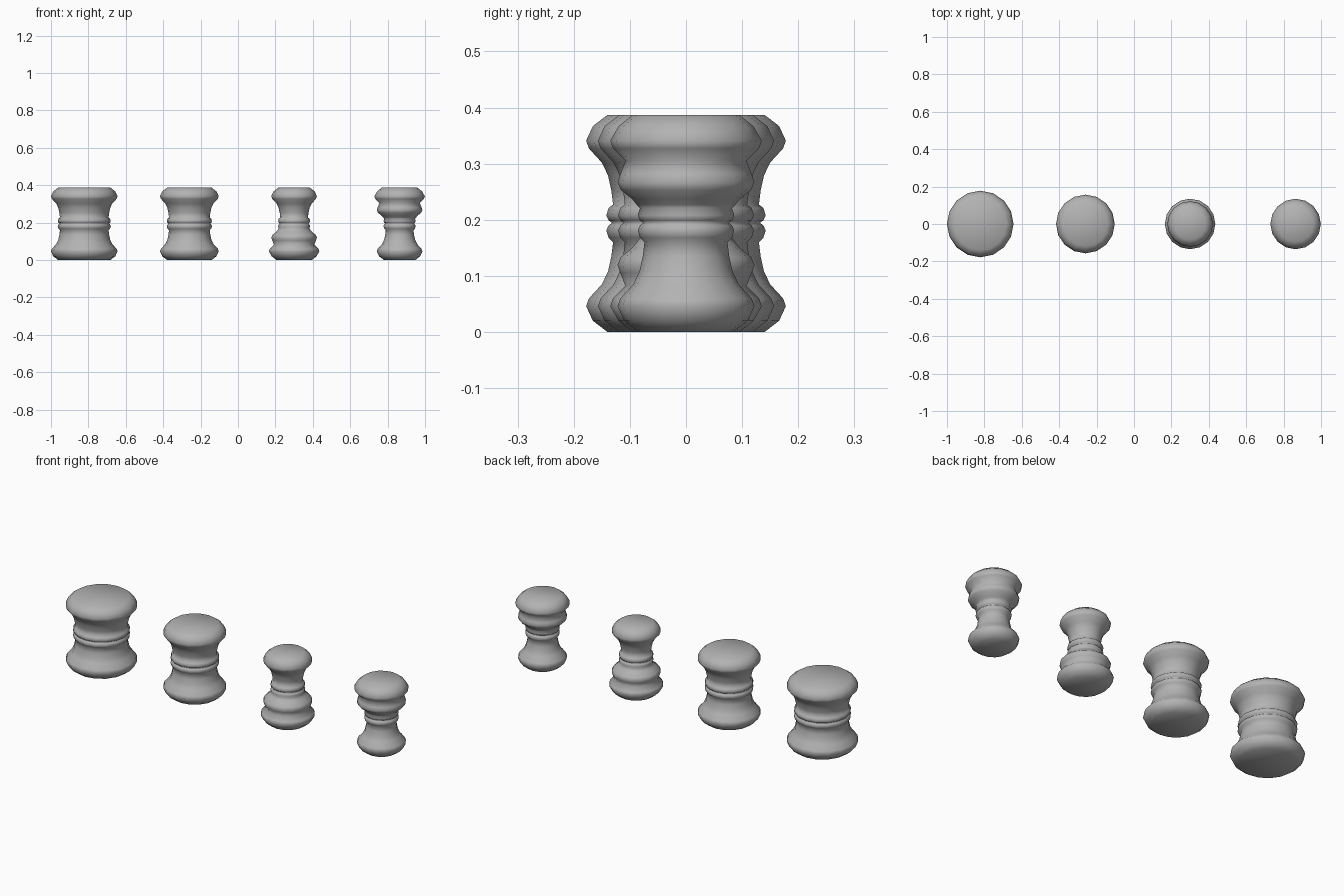
import bpy
import bmesh
import math

cube = bpy.data.objects.get("Cube")
if cube:
    bpy.data.objects.remove(cube, do_unlink=True)

HEIGHT = 0.387
SIDES = 16

grey = bpy.data.materials.new("plain grey")
grey.use_nodes = True
colour = (0.45, 0.45, 0.45, 1)
grey.diffuse_color = colour
grey.node_tree.nodes["Principled BSDF"].inputs["Base Color"].default_value = colour

# Half profiles run from the outer cap to the waist: (offset from rim radius, depth from cap)
PLAIN_END = [(-0.038, 0.0), (-0.012, 0.02), (0, 0.046), (-0.005, 0.06),
             (-0.028, 0.085), (-0.039, 0.108), (-0.045, 0.135), (-0.048, 0.16)]
DOUBLE_END = [(-0.027, 0.0), (-0.002, 0.02), (0.013, 0.046), (0.008, 0.06),
              (-0.014, 0.082), (-0.005, 0.105), (0, 0.12), (-0.006, 0.134),
              (-0.026, 0.15), (-0.034, 0.16)]
# Two thin rings around the waist: (offset from rim radius, height)
RINGS = [(-0.040, 0.168), (-0.036, 0.181), (-0.040, 0.190), (-0.046, 0.1945),
         (-0.040, 0.199), (-0.036, 0.208), (-0.040, 0.221)]


def spool(name, x, radius, bottom, top):
    """Turn a closed profile around the vertical axis."""
    profile = bottom + RINGS + [(r, HEIGHT - d) for r, d in reversed(top)]
    bm = bmesh.new()
    loops = []
    for offset, z in profile:
        r = radius + offset
        loops.append([bm.verts.new((r * math.cos(a), r * math.sin(a), z))
                      for a in (math.tau * i / SIDES for i in range(SIDES))])
    for low, high in zip(loops, loops[1:]):
        for i in range(SIDES):
            j = (i + 1) % SIDES
            bm.faces.new((low[i], low[j], high[j], high[i]))
    bm.faces.new(loops[0][::-1])
    bm.faces.new(loops[-1])
    for face in bm.faces:
        face.smooth = True
    mesh = bpy.data.meshes.new(name)
    bm.to_mesh(mesh)
    bm.free()
    mesh.materials.append(grey)
    obj = bpy.data.objects.new(name, mesh)
    obj.location.x = x
    bpy.context.collection.objects.link(obj)


# Row of four spools, widest to narrowest
spool("wide_spool", -0.822, 0.178, PLAIN_END, PLAIN_END)
spool("medium_spool", -0.26, 0.157, PLAIN_END, PLAIN_END)
spool("double_base_spool", 0.30, 0.122, DOUBLE_END, PLAIN_END)
spool("double_top_spool", 0.864, 0.122, PLAIN_END, DOUBLE_END)
